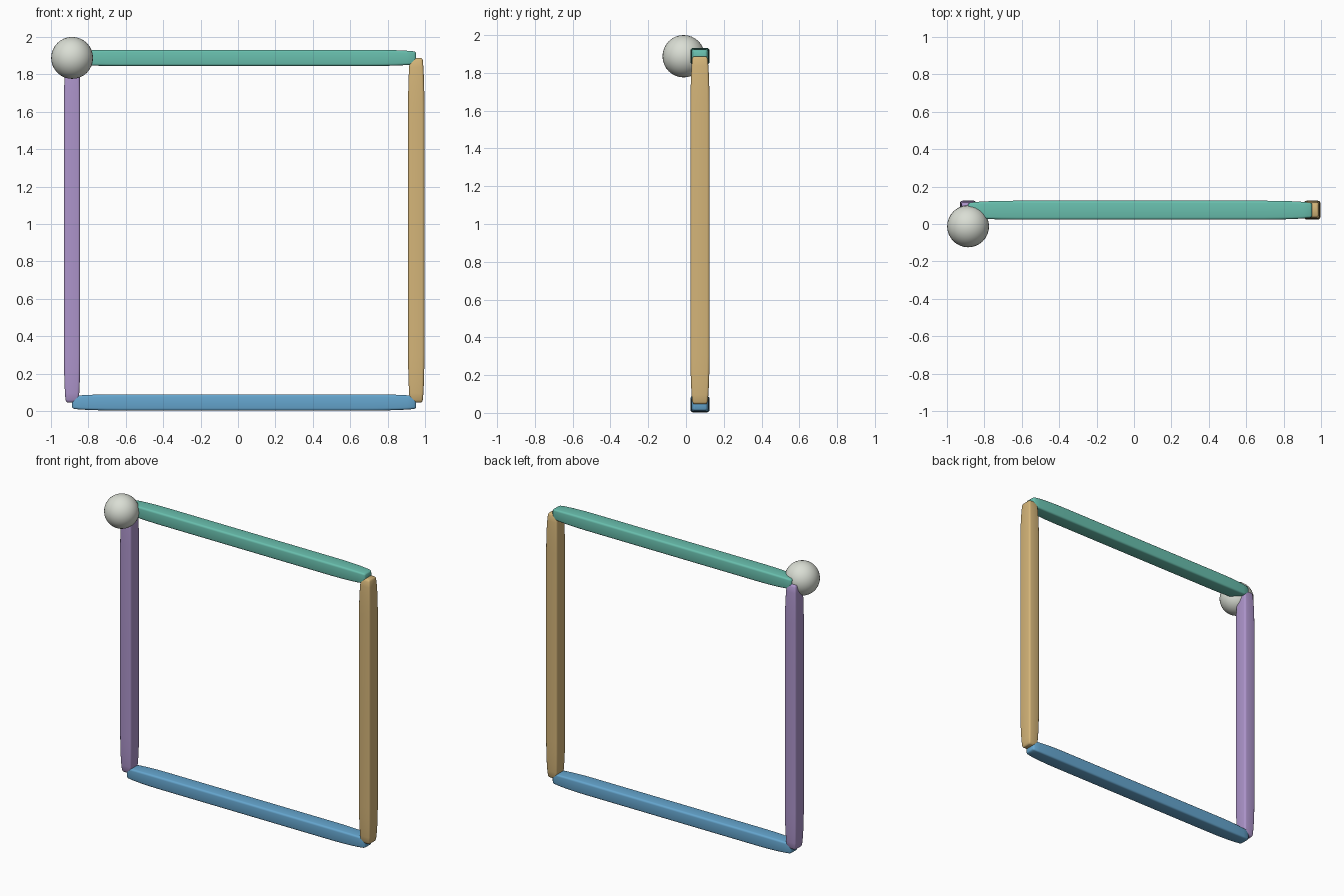
import bpy, bmesh
from math import cos, sin, pi

if "Cube" in bpy.data.objects:
    bpy.data.objects.remove(bpy.data.objects["Cube"])

LO, HI = -0.887, 0.953        # left / right joint lines
BOT, TOP = 0.046, 1.888       # lower / upper joint lines
BAR_Y = 0.074
HALF_T, HALF_D = 0.0435, 0.0505   # bar half thickness and half depth
CORNER = 0.013
# end taper: distance from the end, section scale
TAPER = [(0, .62), (.004, .72), (.013, .81), (.05, .88), (.11, .945), (.18, .985), (.26, 1.0)]


def material(name, rgb):
    m = bpy.data.materials.new(name)
    m.diffuse_color = (*rgb, 1)
    m.use_nodes = True
    m.node_tree.nodes["Principled BSDF"].inputs["Base Color"].default_value = m.diffuse_color
    return m


def section():
    """Rounded rectangle, (thickness, depth) pairs."""
    pts = []
    for q, (sx, sy) in enumerate([(1, 1), (-1, 1), (-1, -1), (1, -1)]):
        for k in range(4):
            a = q * pi / 2 + k * pi / 6
            pts.append((sx * (HALF_T - CORNER) + CORNER * cos(a),
                        sy * (HALF_D - CORNER) + CORNER * sin(a)))
    return pts


def bar(name, start, end, fixed, vertical, rgb):
    bm = bmesh.new()
    stations = [(start + d, s) for d, s in TAPER]
    stations += [(end - d, s) for d, s in reversed(TAPER)]
    rings = []
    for t, s in stations:
        ring = []
        for u, v in section():
            a, y = fixed + u * s, BAR_Y + v * s
            ring.append(bm.verts.new((a, y, t) if vertical else (t, y, a)))
        rings.append(ring)
    n = len(rings[0])
    for r0, r1 in zip(rings, rings[1:]):
        for i in range(n):
            j = (i + 1) % n
            bm.faces.new((r0[i], r0[j], r1[j], r1[i]))
    bm.faces.new(rings[0])
    bm.faces.new(rings[-1])
    bmesh.ops.recalc_face_normals(bm, faces=bm.faces)
    me = bpy.data.meshes.new(name)
    bm.to_mesh(me)
    bm.free()
    ob = bpy.data.objects.new(name, me)
    bpy.context.collection.objects.link(ob)
    me.materials.append(material(name + "_colour", rgb))
    smooth(ob)


def smooth(ob):
    bpy.ops.object.select_all(action='DESELECT')
    ob.select_set(True)
    bpy.context.view_layer.objects.active = ob
    bpy.ops.object.shade_smooth_by_angle(angle=pi / 4)


# Four frame bars
bar("bottom_bar", LO, HI, BOT, False, (0.13, 0.38, 0.62))
bar("top_bar", LO, HI, TOP, False, (0.14, 0.52, 0.42))
bar("left_bar", BOT, TOP, LO, True, (0.42, 0.30, 0.60))
bar("right_bar", BOT, TOP, HI, True, (0.66, 0.46, 0.19))

# Ball on the upper left corner
bpy.ops.mesh.primitive_uv_sphere_add(segments=32, ring_count=16, radius=0.112,
                                     location=(LO, -0.0125, TOP))
ball = bpy.context.object
ball.name = "corner_ball"
ball.data.materials.append(material("ball_colour", (0.70, 0.73, 0.66)))
smooth(ball)
